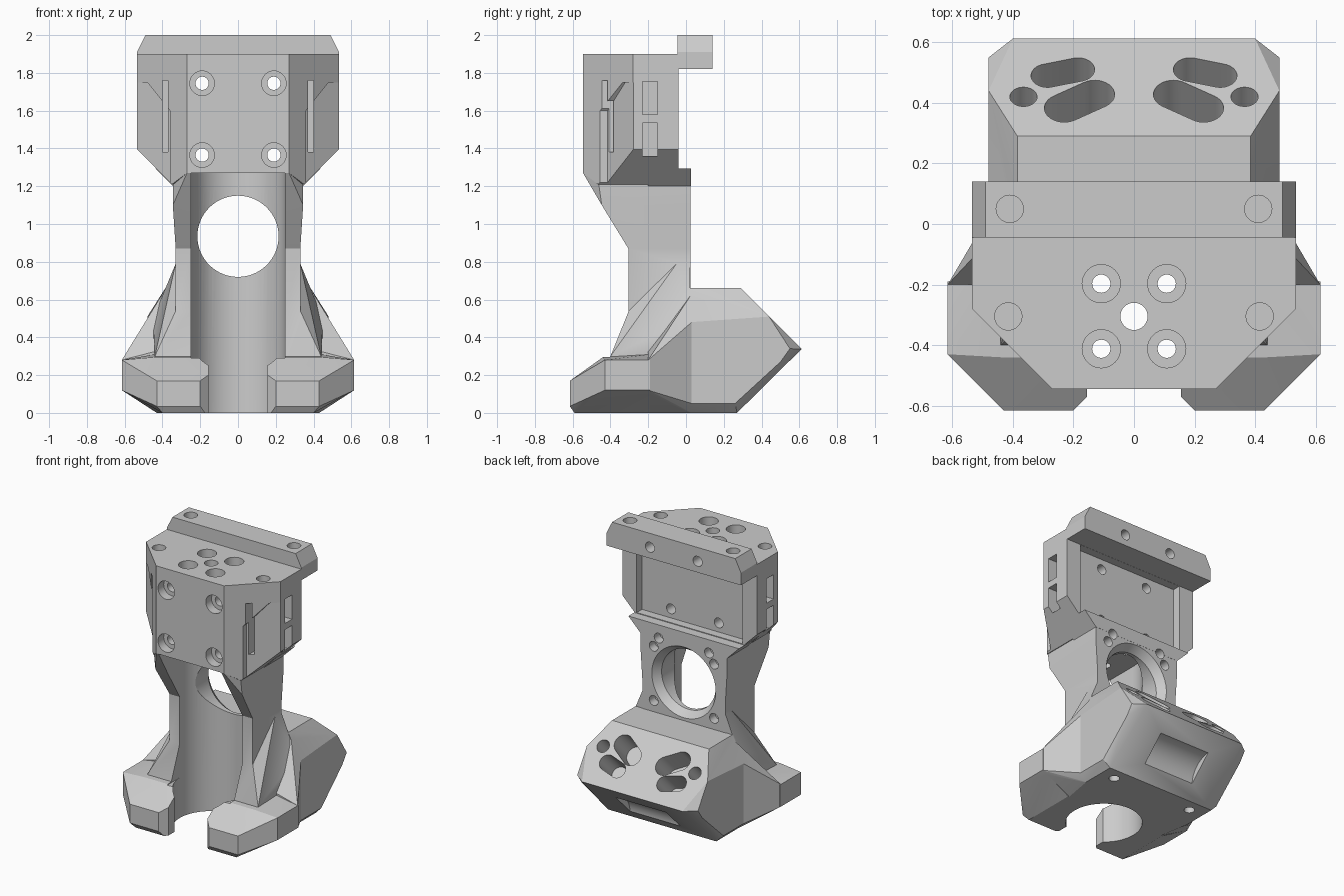
import bpy, bmesh, math
from mathutils import Vector

if "Cube" in bpy.data.objects:
    bpy.data.objects.remove(bpy.data.objects["Cube"])


def hull(name, pts):
    """Convex solid through the points and their x mirror images."""
    return solid(name, [(s * x, y, z) for x, y, z in pts for s in (1, -1)])


def solid(name, pts):
    """Convex solid through the points."""
    bm = bmesh.new()
    for p in pts:
        bm.verts.new(p)
    bmesh.ops.remove_doubles(bm, verts=bm.verts[:], dist=1e-5)
    bmesh.ops.convex_hull(bm, input=bm.verts[:])
    junk = [v for v in bm.verts if not v.link_faces]
    bmesh.ops.delete(bm, geom=junk, context='VERTS')
    bmesh.ops.dissolve_limit(bm, angle_limit=0.01, verts=bm.verts[:], edges=bm.edges[:])
    bmesh.ops.recalc_face_normals(bm, faces=bm.faces[:])
    me = bpy.data.meshes.new(name)
    bm.to_mesh(me)
    bm.free()
    ob = bpy.data.objects.new(name, me)
    bpy.context.collection.objects.link(ob)
    return ob


def box(x0, x1, y0, y1, z0, z1):
    return solid("box", [(x, y, z) for x in (x0, x1) for y in (y0, y1) for z in (z0, z1)])


def rod(centres, r, axis, a, b, r2=None, n=32):
    """Round or slotted bar along axis, from offset a to offset b of its centres."""
    axis = Vector(axis).normalized()
    u = axis.orthogonal().normalized()
    v = axis.cross(u)
    pts = []
    for c in centres:
        for off, rad in ((a, r), (b, r2 or r)):
            for i in range(n):
                t = 2 * math.pi * i / n
                pts.append(Vector(c) + axis * off + (u * math.cos(t) + v * math.sin(t)) * rad)
    return solid("rod", pts)


def combine(other, op):
    mod = body.modifiers.new(op, 'BOOLEAN')
    mod.operation, mod.object, mod.solver = op, other, 'EXACT'
    bpy.context.view_layer.objects.active = body
    bpy.ops.object.modifier_apply(modifier=mod.name)
    bpy.data.objects.remove(other)


def add(other):
    combine(other, 'UNION')


def cut(other):
    combine(other, 'DIFFERENCE')


X, Y, Z = (1, 0, 0), (0, 1, 0), (0, 0, 1)

# head block with chamfered front corners and underside
side = [(.535, y, z) for y in (-.04, -.28) for z in (1.395, 1.9)]
front = [(.27, -.545, z) for z in (1.27, 1.9)]
body = hull("tool_mount_body", side + front + [(.35, y, 1.21) for y in (-.04, -.465)])

# top rail and the rear lip under the head
add(hull("rail", [(x, y, z) for y in (-.045, .14)
                  for x, z in ((.535, 1.82), (.535, 1.91), (.49, 2))]))
add(hull("lip", [(x, y, z) for y in (-.2, .026) for x, z in ((.345, 1.2), (.44, 1.295))]))

# column and its forward-leaning cheeks
add(box(-.33, .33, -.305, .025, .01, 1.04))
cheek_rows = ((.33, -.305, .87), (.33, -.4, 1.03), (.345, -.446, 1.1), (.345, -.47, 1.27))
add(hull("cheeks", front[:1] + [(x, y, z) for x, y0, z in cheek_rows for y in (y0, .025)]))

# flare from column to base
add(hull("flare", [(.33, .022, .79), (.33, -.05, .79), (.33, -.303, .54), (.4, .022, .62)]
         + [(x, y, z) for x, y, z1 in ((.44, -.4, .3), (.45, .022, .5)) for z in (.1, z1)]))

# front prongs
prong_plan = ((.615, -.19, .12, .28), (.615, -.43, .12, .28), (.43, -.615, .035, .17))
add(hull("prongs", [(x, y, z) for x, y, *zs in prong_plan for z in zs]
         + [(.4, y, 0) for y in (-.19, -.59)] + [(.44, -.44, .295), (.44, -.19, .31)]))

# base middle, tapering from the prongs to the rear housing
base_rows = ((-.2, (.39, 0), (.615, .12), (.615, .28), (.42, .33)),
             (.03, (.43, 0), (.48, .05), (.48, .48), (.4, .63)))
add(hull("base_middle", [(x, y, z) for y, *row in base_rows for x, z in row]))

# rear nozzle housing: a side outline, bevelled towards the back point
flanks = [(.48, y, z) for y, z in ((.02, .05), (.26, .05), (.5, .27), (.55, .34),
                                   (.44, .51), (.3, .48), (.02, .48))]
ridges = [(.385, y, .66) for y in (.02, .29)] + [(.43, y, 0) for y in (.02, .27)]
add(hull("rear_housing", flanks + ridges + [(.4, .612, .338)]))

# vertical round channel, open at the front, with a flared mouth between the prongs
cut(rod([(0, -.305, 0)], .25, Z, -.1, 1.27, n=64))
cut(box(-.25, .25, -.8, -.305, .29, 1.27))
cut(box(-.155, .155, -.8, -.305, -.1, .4))
cut(hull("mouth", [(x, y, z) for x, y in ((.14, -.555), (.25, -.665)) for z in (-.1, .4)]))

# large window through the column back, flared outwards
cut(rod([(0, 0, .935)], .215, Y, -.3, .1, n=64))
cut(rod([(0, 0, .935)], .215, Y, -.03, .04, .265, n=64))

# recess in the back of the head
cut(box(-.42, .42, -.1, .03, 1.3, 1.819))

for s in (-1, 1):
    # head screw holes, front and top, with counterbores
    for z in (1.365, 1.745):
        cut(rod([(s * .19, 0, z)], .035, Y, -.7, 0))
        cut(rod([(s * .19, 0, z)], .065, Y, -.7, -.48))
    for y in (-.197, -.412):
        cut(rod([(s * .108, y, 0)], .03, Z, 1.1, 2.1))
        cut(rod([(s * .108, y, 0)], .063, Z, 1.8, 2.1))
    cut(rod([(s * .415, -.305, 0)], .045, Z, 1.78, 2.1))
    cut(rod([(s * .41, .05, 0)], .045, Z, 1.88, 2.1))
    cut(rod([(s * .19, 0, 1.9)], .036, Y, .02, .3))
    # column back holes
    for x, z in ((.24, .74), (.24, 1.13), (.2, 1.2)):
        cut(rod([(s * x, 0, z)], .035, Y, -.04, .2))
    # side windows
    for z in (1.36, 1.58):
        cut(box(s * .44, s * .7, -.23, -.15, z, z + .175))
    # recessed panel and narrow slot in the front corners
    outline = ((.36, 1.15), (.36, 1.6), (.48, 1.75), (.6, 1.75), (.6, 1.15))
    cut(solid("panel", [(s * x, y, z) for x, z in outline
                        for y in (-.7, -.415 + (x - .36) * .78)]))
    cut(box(s * .37, s * .4, -.7, -.28, 1.38, 1.76))
    # nozzle slots and screw hole on the sloped rear face
    for r, *ends in ((.055, (.285, .49), (.185, .51)),
                     (.066, (.23, .383), (.13, .428)),
                     (.045, (.365, .42))):
        cut(rod([(s * x, y, .95 - y) for x, y in ends], r, (0, 1, 1), -.2, .15))
    # underside screw holes
    cut(rod([(s * .32, .18, 0)], .035, Z, -.1, .08))

# centre hole in the top, and a shallow round scoop in the rear underside
cut(rod([(0, -.305, 0)], .045, Z, 1.1, 2.1))
cut(rod([(0, .52, .07)], .17, X, -.2, .2, n=48))

bpy.ops.object.select_all(action='DESELECT')
body.select_set(True)
bpy.context.view_layer.objects.active = body
bpy.ops.object.shade_smooth_by_angle(angle=math.radians(25))
